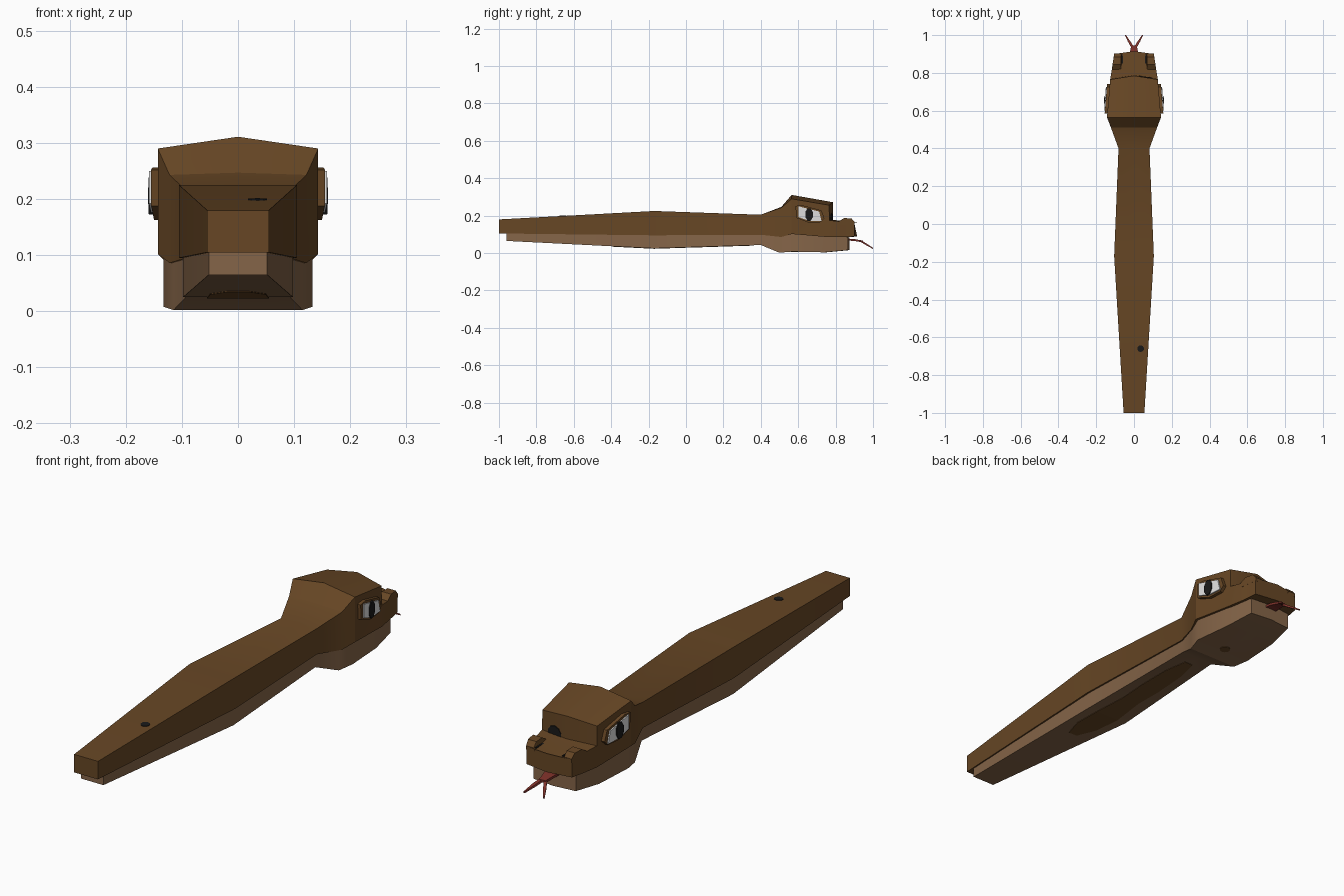
import bpy, bmesh, math
from mathutils import Vector, Matrix

cube = bpy.data.objects.get("Cube")
if cube:
    bpy.data.objects.remove(cube, do_unlink=True)


def material(name, r, g, b):
    m = bpy.data.materials.new(name)
    m.use_nodes = True
    m.diffuse_color = (r, g, b, 1)
    m.node_tree.nodes["Principled BSDF"].inputs["Base Color"].default_value = (r, g, b, 1)
    return m


brown = material("brown", 0.135, 0.062, 0.018)
tan = material("tan", 0.235, 0.13, 0.065)
white = material("eye white", 0.75, 0.75, 0.75)
black = material("black", 0.01, 0.01, 0.01)
red = material("tongue red", 0.2, 0.03, 0.022)


def finish(bm, name, mat, smooth=False):
    bmesh.ops.recalc_face_normals(bm, faces=bm.faces)
    me = bpy.data.meshes.new(name)
    bm.to_mesh(me)
    bm.free()
    me.materials.append(mat)
    ob = bpy.data.objects.new(name, me)
    bpy.context.collection.objects.link(ob)
    if smooth:
        bpy.ops.object.select_all(action="DESELECT")
        ob.select_set(True)
        bpy.context.view_layer.objects.active = ob
        bpy.ops.object.shade_smooth_by_angle(angle=math.radians(25))
    return ob


def loft(name, rings, mat, smooth=False):
    """Skin a list of equal-length point rings and cap both ends."""
    bm = bmesh.new()
    loops = [[bm.verts.new(p) for p in ring] for ring in rings]
    n = len(loops[0])
    for a, b in zip(loops, loops[1:]):
        for i in range(n):
            j = (i + 1) % n
            bm.faces.new((a[i], a[j], b[j], b[i]))
    bm.faces.new(loops[0])
    bm.faces.new(loops[-1])
    return finish(bm, name, mat, smooth)


def section(y, w, low, edge, mid, dy=0.0):
    """Box section with a centre ridge; dy pushes the middle forward."""
    return [(-w, y, low), (0, y + dy, low), (w, y, low),
            (w, y, edge), (0, y + dy, mid), (-w, y, edge)]


# Upper body, head and snout
loft("upper_body", [section(*s) for s in (
    (-1.0, .055, .105, .18, .18),
    (-.17, .105, .095, .225, .225),
    (.40, .082, .098, .205, .205),
    (.51, .122, .086, .243, .247),
    (.565, .143, .102, .29, .311),
    (.765, .126, .085, .256, .272, .02),
    (.767, .126, .085, .175, .178, .02),
    (.83, .115, .085, .168, .17, .015),
    (.90, .105, .088, .162, .165, .015))], brown, True)

# Pale belly and lower jaw
loft("belly_and_jaw", [section(*s) for s in (
    (-.96, .052, .065, .11, .11),
    (-.17, .098, .025, .12, .12),
    (.40, .076, .043, .12, .12),
    (.50, .115, .002, .12, .12),
    (.565, .133, .008, .12, .12),
    (.74, .118, .004, .1, .1, .01),
    (.865, .098, .016, .084, .084, .01))], tan, True)

# Nostril bumps on the corners of the snout
for side, label in ((1, "left"), (-1, "right")):
    rings = []
    for y, top in ((.815, .168), (.845, .187), (.885, .185), (.902, .165)):
        outer = .118 - .15 * (y - .815)
        rings.append([(side * x, y, z) for x, z in
                      ((.064, .15), (outer, .15), (outer, top), (.07, top))])
    loft(label + "_nostril", rings, brown)
    loft(label + "_nostril_slit", [[(side * x, y, z) for x, y in
         ((.058, .85), (.066, .85), (.066, .9), (.06, .9))] for z in (.15, .168)], black)


# Eyes: stacked plates that follow the taper of the head
def plate(name, side, outline, inner, outer, mat):
    loft(name, [[(side * (x - .08 * (y - .6)), y, z) for y, z in outline]
                for x in (inner, outer)], mat)


frame = ((.585, .252), (.62, .256), (.725, .228), (.74, .185), (.72, .165), (.655, .163), (.59, .188))
eye = ((.602, .25), (.712, .222), (.724, .172), (.66, .172), (.602, .192))
for side, label in ((1, "left"), (-1, "right")):
    plate(label + "_eyelid", side, frame, .12, .154, brown)
    plate(label + "_eye", side, eye, .15, .159, white)
    pupil = [(.658 + .022 * math.cos(a), .206 + .036 * math.sin(a))
             for a in (math.pi * (i + .5) / 4 for i in range(8))]
    plate(label + "_pupil", side, pupil, .155, .163, black)


# Forked tongue
def ribbon(name, path):
    loft(name, [[(x - w, y, z - h), (x + w, y, z - h), (x + w, y, z + h), (x - w, y, z + h)]
                for x, y, z, w, h in path], red)


ribbon("tongue", ((0, .84, .073, .03, .005), (0, .90, .07, .024, .005), (0, .945, .062, .014, .005)))
for side, label in ((1, "left"), (-1, "right")):
    ribbon(label + "_tongue_tip", ((side * .007, .935, .064, .008, .005),
                                   (side * .025, .965, .046, .007, .005),
                                   (side * .045, 1.0, .025, .003, .003)))


# Painted spots
def spot(name, centre, normal, radius, mat):
    bm = bmesh.new()
    rot = Vector(normal).to_track_quat("Z", "Y").to_matrix().to_4x4()
    bmesh.ops.create_cone(bm, cap_ends=True, segments=10, radius1=radius, radius2=radius,
                          depth=.004, matrix=Matrix.Translation(centre) @ rot)
    finish(bm, name, mat)


spot("back_spot", (.035, -.66, .1985), (0, -.054, 1), .018, black)
spot("brow_spot", (.06, .778, .178), (.15, 1, 0), .035, black)
spot("jaw_spot", (0, .58, .007), (0, 0, -1), .022, brown)

# Dark patch under the belly
loft("belly_patch", [[(c - w, y, z - .002), (c + w, y, z - .002), (c + w, y, z + .003), (c - w, y, z + .003)]
                     for y, c, w, z in ((-.39, 0, .02, .036), (-.30, 0, .05, .0315), (-.17, 0, .055, .025),
                                        (-.02, 0, .04, .03), (.1, 0, .045, .0335),
                                        (.25, 0, .04, .0385), (.35, 0, .02, .0415))], brown)
